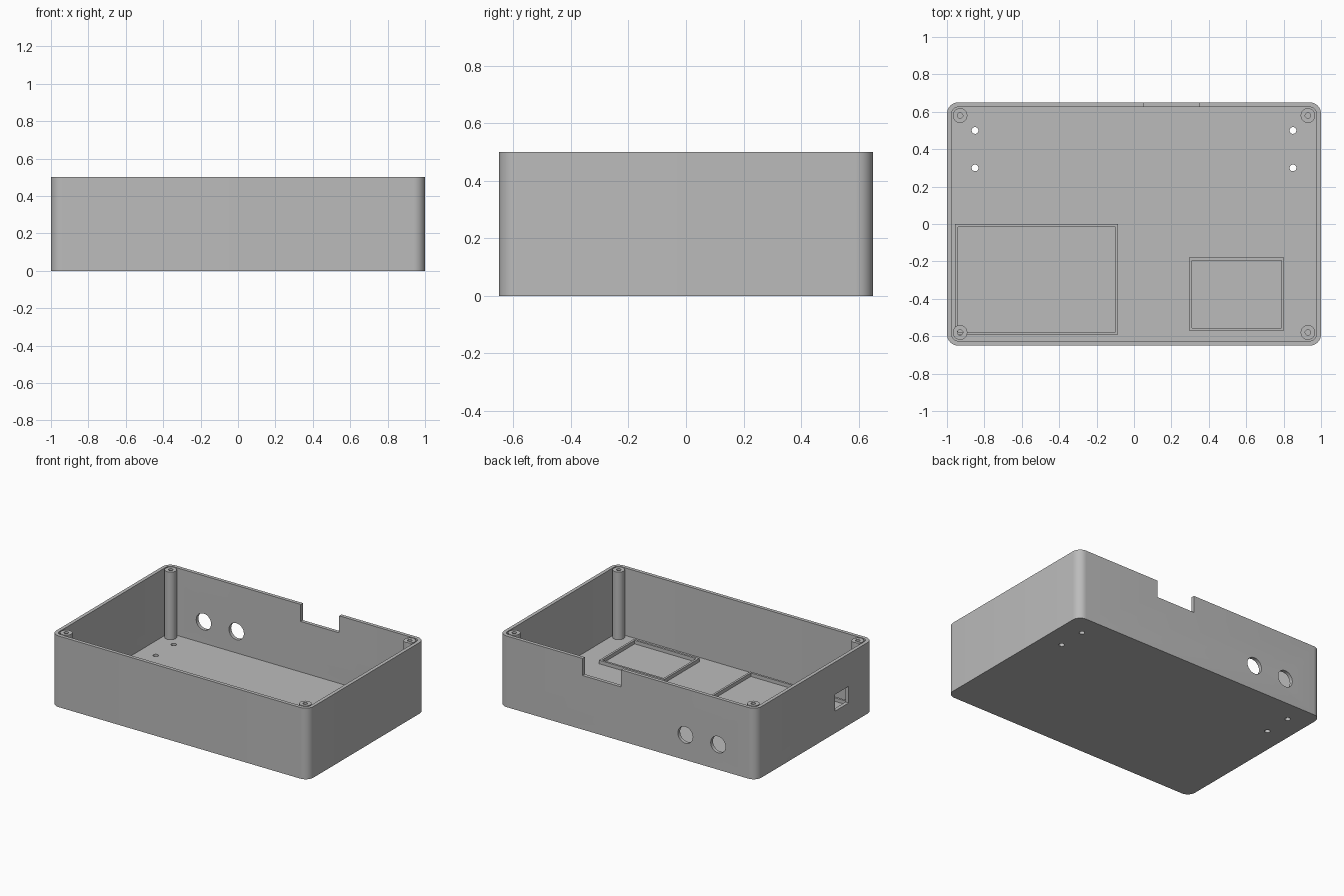
import bpy, bmesh, math
from mathutils import Matrix, Vector

if "Cube" in bpy.data.objects:
    bpy.data.objects.remove(bpy.data.objects["Cube"], do_unlink=True)

HEIGHT, FLOOR, WALL = 0.5, 0.025, 0.025
HALF_X, HALF_Y = 1.0, 0.65

grey = bpy.data.materials.new("matte grey plastic")
grey.use_nodes = True
COLOUR = (0.5, 0.5, 0.5, 1)
grey.diffuse_color = COLOUR
grey.node_tree.nodes["Principled BSDF"].inputs["Base Color"].default_value = COLOUR


def finish(name, bm):
    bmesh.ops.recalc_face_normals(bm, faces=bm.faces)
    mesh = bpy.data.meshes.new(name)
    bm.to_mesh(mesh)
    bm.free()
    mesh.materials.append(grey)
    obj = bpy.data.objects.new(name, mesh)
    bpy.context.collection.objects.link(obj)
    return obj


def activate(obj):
    bpy.ops.object.select_all(action="DESELECT")
    obj.select_set(True)
    bpy.context.view_layer.objects.active = obj


def smooth(obj):
    activate(obj)
    bpy.ops.object.shade_smooth_by_angle(angle=math.radians(30))


def block(name, lo, hi):
    """Box between two opposite corners."""
    lo, hi = Vector(lo), Vector(hi)
    bm = bmesh.new()
    size = Matrix.Diagonal((*(hi - lo), 1))
    bmesh.ops.create_cube(bm, size=1, matrix=Matrix.Translation((lo + hi) / 2) @ size)
    return finish(name, bm)


def rounded_block(name, hx, hy, radius, z0, z1, steps=10):
    """Upright block with rounded vertical corners."""
    bm = bmesh.new()
    ring = []
    for quarter, (sx, sy) in enumerate(((1, 1), (-1, 1), (-1, -1), (1, -1))):
        for i in range(steps + 1):
            a = (quarter + i / steps) * math.pi / 2
            ring.append(bm.verts.new((sx * (hx - radius) + radius * math.cos(a),
                                      sy * (hy - radius) + radius * math.sin(a), z0)))
    base = bm.faces.new(ring)
    top = bmesh.ops.extrude_face_region(bm, geom=[base], use_keep_orig=True)["geom"]
    bmesh.ops.translate(bm, vec=(0, 0, z1 - z0),
                        verts=[v for v in top if isinstance(v, bmesh.types.BMVert)])
    return finish(name, bm)


def rod(name, centre, radius, depth, along_y=False):
    bm = bmesh.new()
    turn = Matrix.Rotation(math.pi / 2, 4, "X") if along_y else Matrix()
    bmesh.ops.create_cone(bm, cap_ends=True, segments=32, radius1=radius, radius2=radius,
                          depth=depth, matrix=Matrix.Translation(centre) @ turn)
    return finish(name, bm)


def cut(target, cutter):
    cutter.hide_render = True
    mod = target.modifiers.new("cut", "BOOLEAN")
    mod.operation, mod.solver, mod.object = "DIFFERENCE", "EXACT", cutter
    activate(target)
    bpy.ops.object.modifier_apply(modifier=mod.name)
    bpy.data.objects.remove(cutter, do_unlink=True)


# Open tray with rounded corners
case = rounded_block("enclosure_shell", HALF_X, HALF_Y, 0.06, 0, HEIGHT)
cut(case, rounded_block("cavity", HALF_X - WALL, HALF_Y - WALL, 0.035, FLOOR, HEIGHT + 0.1))

# Notch and round cable holes in the back wall
cut(case, block("notch", (0.05, 0.58, 0.38), (0.35, 0.72, 0.6)))
for x in (-0.45, -0.705):
    cut(case, rod("cable_hole", (x, HALF_Y, 0.176), 0.058, 0.15, along_y=True))

# Connector opening in the side wall
cut(case, block("port", (-1.1, -0.38, 0.155), (-0.94, -0.225, 0.272)))

# Mounting holes through the floor
for x in (-0.85, 0.85):
    for y in (0.3, 0.5):
        cut(case, rod("mount_hole", (x, y, 0), 0.018, 0.2))
smooth(case)


# Hollow screw posts in the corners
def screw_post(name, x, y):
    bm = bmesh.new()
    profile = [(0.015, FLOOR), (0.015, HEIGHT), (0.039, HEIGHT), (0.039, FLOOR - 0.005)]
    verts = [bm.verts.new((r, 0, z)) for r, z in profile]
    edges = [bm.edges.new(pair) for pair in zip(verts, verts[1:])]
    bmesh.ops.spin(bm, geom=verts + edges, cent=(0, 0, 0), axis=(0, 0, 1),
                   angle=math.tau, steps=32)
    bmesh.ops.remove_doubles(bm, verts=bm.verts, dist=0.0005)
    bmesh.ops.translate(bm, vec=(x, y, 0), verts=bm.verts)
    smooth(finish(name, bm))


for side, x in (("right", -0.93), ("left", 0.93)):
    for end, y in (("front", -0.58), ("back", 0.58)):
        screw_post(f"screw_post_{end}_{side}", x, y)


# Low locating frames on the floor
def frame(name, x0, x1, y0, y1, t=0.015, top=0.05):
    rim = block(name, (x0, y0, FLOOR - 0.005), (x1, y1, top))
    cut(rim, block("frame_inside", (x0 + t, y0 + t, 0), (x1 - t, y1 - t, 0.1)))


frame("large_board_frame", -0.957, -0.085, -0.592, 0.0)
frame("small_board_frame", 0.295, 0.803, -0.57, -0.18)
